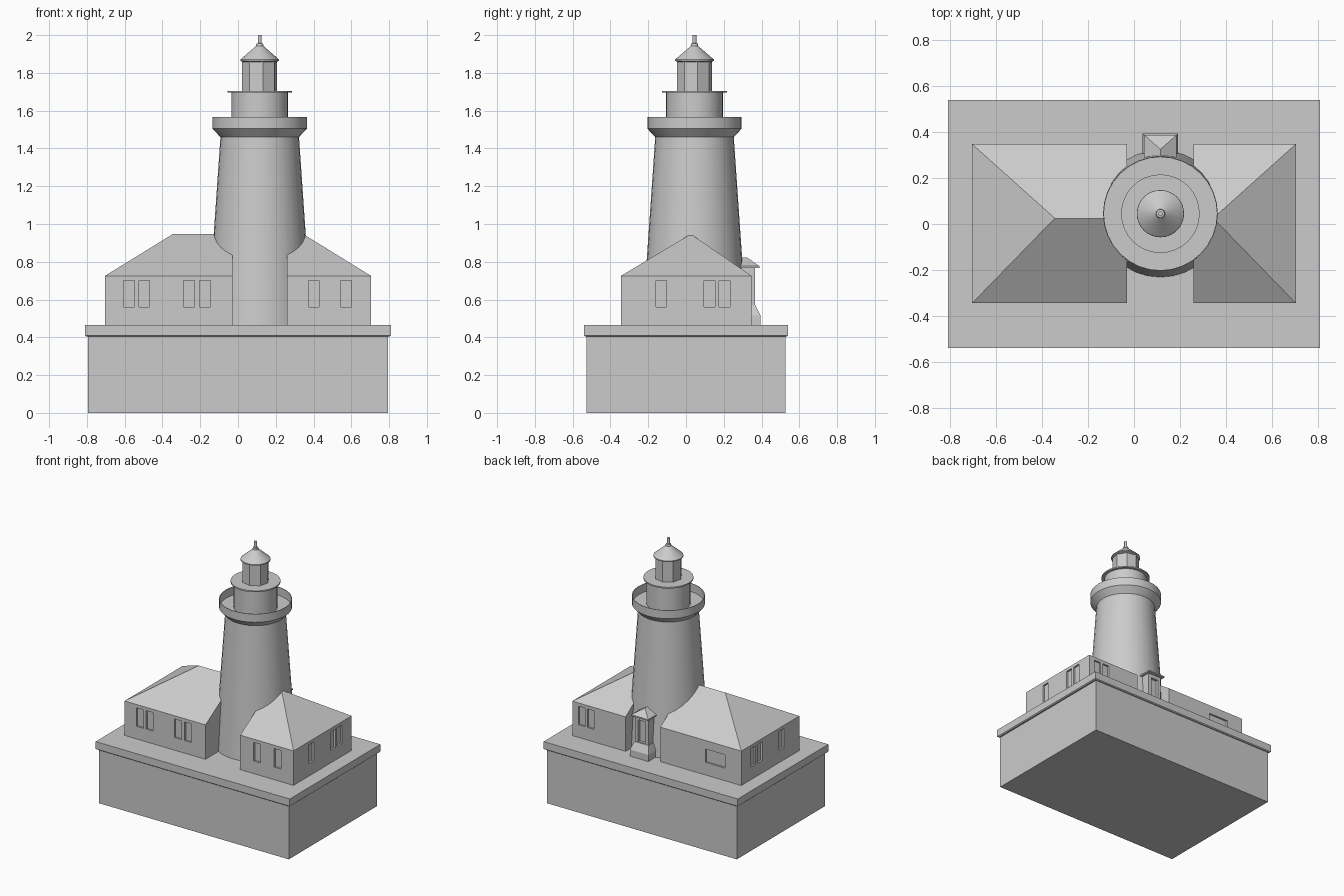
import bpy, bmesh, math

if "Cube" in bpy.data.objects:
    bpy.data.objects.remove(bpy.data.objects["Cube"])

TX, TY = 0.115, 0.045      # tower axis


def make(name, verts, faces):
    me = bpy.data.meshes.new(name)
    bm = bmesh.new()
    vs = [bm.verts.new(v) for v in verts]
    for f in faces:
        bm.faces.new([vs[i] for i in f])
    bmesh.ops.recalc_face_normals(bm, faces=bm.faces)
    bm.to_mesh(me)
    bm.free()
    ob = bpy.data.objects.new(name, me)
    bpy.context.collection.objects.link(ob)
    return ob


BOX = [(0, 1, 2, 3), (4, 5, 6, 7), (0, 1, 5, 4), (1, 2, 6, 5), (2, 3, 7, 6), (3, 0, 4, 7)]


def rect(x0, x1, y0, y1, z):
    return [(x0, y0, z), (x1, y0, z), (x1, y1, z), (x0, y1, z)]


def stack(name, levels):
    """Solid through a list of rectangles (x0, x1, y0, y1, z), bottom to top."""
    verts = [v for lv in levels for v in rect(*lv)]
    n = len(levels)
    faces = [(0, 1, 2, 3), tuple(range(4 * n - 4, 4 * n))]
    for k in range(n - 1):
        for i in range(4):
            j = (i + 1) % 4
            faces.append((4 * k + i, 4 * k + j, 4 * k + 4 + j, 4 * k + 4 + i))
    return make(name, verts, faces)


def hip(name, x0, x1, y0, y1, z0, z1, ridge_a, ridge_b, z_top):
    """Box with a hipped roof; the ridge runs from ridge_a to ridge_b."""
    verts = rect(x0, x1, y0, y1, z0) + rect(x0, x1, y0, y1, z1)
    verts += [(*ridge_a, z_top), (*ridge_b, z_top)]
    faces = [f for f in BOX if f != (4, 5, 6, 7)]
    if ridge_a[0] != ridge_b[0]:      # ridge along x
        faces += [(4, 5, 9, 8), (5, 6, 9), (6, 7, 8, 9), (7, 4, 8)]
    else:                             # ridge along y
        faces += [(4, 5, 8), (5, 6, 9, 8), (6, 7, 9), (7, 4, 8, 9)]
    return make(name, verts, faces)


def lathe(name, profile, n, turn=0.0, smooth=True):
    """Closed turned solid about the tower axis from (radius, z) points."""
    verts, faces = [], []
    for r, z in profile:
        for i in range(n):
            a = turn + math.tau * i / n
            verts.append((TX + r * math.cos(a), TY + r * math.sin(a), z))
    for k in range(len(profile) - 1):
        for i in range(n):
            j = (i + 1) % n
            faces.append((k * n + i, k * n + j, k * n + n + j, k * n + n + i))
    faces += [tuple(range(n)), tuple(range(len(verts) - n, len(verts)))]
    ob = make(name, verts, faces)
    if smooth:
        bpy.ops.object.select_all(action='DESELECT')
        ob.select_set(True)
        bpy.context.view_layer.objects.active = ob
        bpy.ops.object.shade_smooth_by_angle(angle=math.radians(30))
    return ob


def cut(ob, boxes):
    """Subtract disjoint boxes (x0, x1, y0, y1, z0, z1)."""
    verts, faces = [], []
    for x0, x1, y0, y1, z0, z1 in boxes:
        b = len(verts)
        verts += rect(x0, x1, y0, y1, z0) + rect(x0, x1, y0, y1, z1)
        faces += [tuple(b + i for i in f) for f in BOX]
    cutter = make("cutter", verts, faces)
    cutter.hide_render = True
    mod = ob.modifiers.new("cut", 'BOOLEAN')
    mod.operation = 'DIFFERENCE'
    mod.solver = 'EXACT'
    mod.object = cutter
    bpy.context.view_layer.objects.active = ob
    bpy.ops.object.modifier_apply(modifier=mod.name)
    bpy.data.objects.remove(cutter)


# Foundation block and overhanging slab
stack("foundation", [(-.793, .793, -.527, .527, 0), (-.793, .793, -.527, .527, .408)])
stack("foundation_slab", [(-.803, .803, -.533, .533, .404), (-.81, .81, -.54, .54, .41),
                          (-.81, .81, -.54, .54, .465)])

# Hipped house, split by a gap for the tower, with recessed windows
X, Y0, Y1, D = .705, -.345, .348, .014
house = hip("house", -X, X, Y0, Y1, .465, .725, (-.345, .025), (.345, .025), .947)
cuts = [(-.03, .26, -.5, .5, .4, 1.1)]
for x in (-.605, -.525, -.288, -.203, .372, .543):       # front windows
    cuts.append((x, x + .057, Y0 - .02, Y0 + D, .56, .70))
for x in (.525, .60):                                    # back pair
    cuts.append((x, x + .055, Y1 - D, Y1 + .02, .56, .70))
cuts.append((-.57, -.405, Y1 - D, Y1 + .02, .56, .66))   # wide back window
for y in (-.16, .096, .176):                             # both end walls
    cuts.append((X - D, X + .02, y, y + .057, .56, .70))
    cuts.append((-X - .02, -X + D, y, y + .057, .56, .70))
cut(house, cuts)

# Tapered tower flaring into a thin-walled open gallery
lathe("tower", [(.277, .46), (.208, 1.46), (.25, 1.505), (.25, 1.567), (.246, 1.567),
                (.246, 1.505), (.14, 1.505)], 32)
lathe("watch_room", [(.15, 1.50), (.15, 1.695), (.171, 1.695), (.171, 1.705), (.08, 1.705)], 32)

# Eight-sided lantern, cone roof and spike
lathe("lantern", [(.094, 1.70), (.094, 1.862)], 8, math.radians(10), smooth=False)
lathe("lantern_roof", [(.088, 1.857), (.103, 1.864), (.102, 1.871), (.02, 1.942),
                       (.018, 1.955), (.01, 1.957), (.01, 2.0)], 32)

# Back porch: flared plinth, body with recessed door, small hipped roof
stack("porch_plinth", [(TX - .077, TX + .077, .2, .395, .46),
                       (TX - .077, TX + .077, .2, .395, .515),
                       (TX - .058, TX + .058, .2, .367, .57)])
porch = stack("porch", [(TX - .055, TX + .055, .2, .364, .56), (TX - .055, TX + .055, .2, .364, .772)])
cut(porch, [(TX - .03, TX + .03, .344, .4, .575, .74)])
hip("porch_roof", TX - .071, TX + .071, .22, .388, .767, .777, (TX, .22), (TX, .325), .822)
